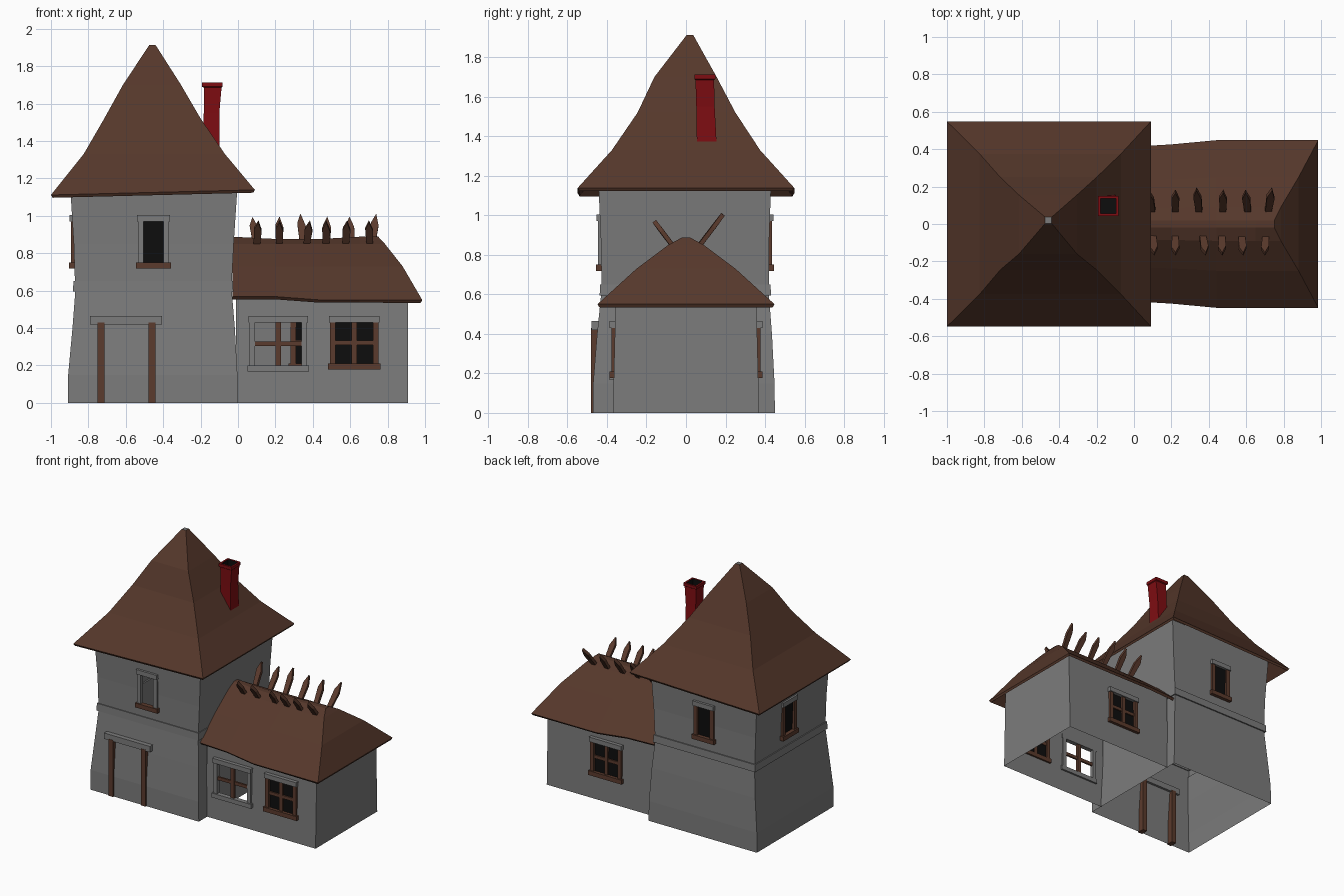
import bpy, bmesh, math
from mathutils import Vector, Matrix

cube = bpy.data.objects.get("Cube")
if cube:
    bpy.data.objects.remove(cube, do_unlink=True)


def material(name, rgb):
    m = bpy.data.materials.new(name)
    m.use_nodes = True
    m.diffuse_color = (*rgb, 1)
    m.node_tree.nodes["Principled BSDF"].inputs["Base Color"].default_value = (*rgb, 1)
    return m


STONE = material("stone grey", (0.2, 0.2, 0.2))
ROOF = material("roof brown", (0.092, 0.039, 0.024))
WOOD = material("wood brown", (0.105, 0.043, 0.026))
BRICK = material("chimney red", (0.21, 0.004, 0.006))
BLACK = material("dark pane", (0.004, 0.004, 0.004))


def finish(bm, name, *mats):
    me = bpy.data.meshes.new(name)
    bm.to_mesh(me)
    bm.free()
    ob = bpy.data.objects.new(name, me)
    for m in mats:
        me.materials.append(m)
    bpy.context.collection.objects.link(ob)
    return ob


def loft(tiers, cap=False):
    """Stack of rectangles (z, x0, x1, y0, y1) joined by outward faces."""
    bm = bmesh.new()
    rings = [[bm.verts.new(p) for p in ((x0, y0, z), (x1, y0, z), (x1, y1, z), (x0, y1, z))]
             for z, x0, x1, y0, y1 in tiers]
    for low, high in zip(rings, rings[1:]):
        for i in range(4):
            j = (i + 1) % 4
            bm.faces.new((low[i], low[j], high[j], high[i]))
    if cap:
        bm.faces.new(rings[-1]).material_index = 1
    bm.normal_update()
    return bm


def opening(bm, out, centre, size, pane):
    """Cut a rectangle in the wall facing out; fill with a dark pane or leave open."""
    out = Vector(out)
    side = Vector((abs(out.y), abs(out.x), 0))
    up = Vector((0, 0, 1))
    for axis, c, s in ((side, centre[0], size[0]), (up, centre[1], size[1])):
        for sign in (-1, 1):
            faces = [f for f in bm.faces if f.normal.dot(out) > 0.8]
            geom = set(faces)
            for f in faces:
                geom.update(f.edges)
                geom.update(f.verts)
            bmesh.ops.bisect_plane(bm, geom=list(geom), dist=1e-5,
                                   plane_co=axis * (c + sign * s / 2), plane_no=axis)
            bm.normal_update()
    hit = []
    for f in bm.faces:
        p = f.calc_center_median()
        if (f.normal.dot(out) > 0.8 and abs(p.dot(side) - centre[0]) < size[0] / 2
                and abs(p.z - centre[1]) < size[1] / 2):
            hit.append(f)
    if pane:
        for f in hit:
            f.material_index = 1
    else:
        bmesh.ops.delete(bm, geom=hit, context='FACES')


def box(name, mat, lo, hi, matrix=Matrix()):
    bm = bmesh.new()
    lo, hi = Vector(lo), Vector(hi)
    size = hi - lo
    bmesh.ops.create_cube(bm, size=1, matrix=matrix @ Matrix.Translation((lo + hi) / 2)
                          @ Matrix.Diagonal((*size, 1)))
    return finish(bm, name, mat)


def window(name, out, wall, centre, size, jamb, sill, bars):
    """Frame in local axes: x along the wall, -y outward."""
    angle = math.atan2(out[1], out[0]) + math.pi / 2
    base = Vector((centre[0], wall, 0)) if out[0] == 0 else Vector((wall, centre[0], 0))
    m = Matrix.Translation(base + Vector((0, 0, centre[1]))) @ Matrix.Rotation(angle, 4, 'Z')
    w, h = size[0] / 2, size[1] / 2
    for s, label in ((-1, "left"), (1, "right")):
        a, b = sorted((s * w, s * (w + 0.03)))
        box(f"{name}_{label}_jamb", jamb, (a, -0.016, -h), (b, 0.01, h), m)
    box(name + "_sill", sill, (-w - 0.04, -0.026, -h - 0.033), (w + 0.04, 0.01, -h), m)
    box(name + "_lintel", STONE, (-w - 0.035, -0.024, h), (w + 0.035, 0.01, h + 0.035), m)
    if bars:
        box(name + "_upright_bar", WOOD, (-0.014, -0.012, -h), (0.014, 0.006, h), m)
        box(name + "_cross_bar", WOOD, (-w, -0.01, -0.012), (w, 0.004, 0.012), m)


FRONT, BACK, LEFT = (0, -1, 0), (0, 1, 0), (-1, 0, 0)

# Tower walls, with the string course as a slight step
tower = loft([(0, -0.91, 0, -0.47, 0.45), (0.15, -0.908, -0.003, -0.47, 0.448),
              (0.4, -0.885, -0.017, -0.45, 0.435), (0.595, -0.87, -0.033, -0.43, 0.42),
              (0.595, -0.882, -0.025, -0.437, 0.43), (0.65, -0.88, -0.027, -0.435, 0.428),
              (0.65, -0.872, -0.033, -0.428, 0.42), (0.85, -0.878, -0.023, -0.43, 0.42),
              (1.2, -0.9, 0, -0.445, 0.432)])
small = (0.105, 0.22)
opening(tower, FRONT, (-0.452, 0.86), small, False)
opening(tower, BACK, (-0.452, 0.86), small, True)
opening(tower, LEFT, (0.03, 0.86), small, True)
finish(tower, "tower_walls", STONE, BLACK)
window("tower_front_window", FRONT, -0.43, (-0.452, 0.86), small, STONE, WOOD, False)
window("tower_back_window", BACK, 0.42, (-0.452, 0.86), small, WOOD, WOOD, False)
window("tower_left_window", LEFT, -0.878, (0.03, 0.86), small, WOOD, WOOD, False)

# Annex walls
annex = loft([(0, -0.01, 0.91, -0.37, 0.37), (0.61, -0.01, 0.91, -0.355, 0.355)])
wide, mid = (0.2, 0.22), (0.25, 0.23)
opening(annex, FRONT, (0.215, 0.315), mid, False)
opening(annex, FRONT, (0.622, 0.32), wide, True)
opening(annex, BACK, (0.41, 0.32), wide, True)
bmesh.ops.delete(annex, geom=[f for f in annex.faces if f.normal.x < -0.8], context='FACES')
finish(annex, "annex_walls", STONE, BLACK)
window("annex_open_window", FRONT, -0.362, (0.215, 0.315), mid, STONE, STONE, True)
window("annex_front_window", FRONT, -0.362, (0.622, 0.32), wide, WOOD, WOOD, True)
window("annex_back_window", BACK, 0.362, (0.41, 0.32), wide, WOOD, WOOD, True)

# Doorway
for x, label in ((-0.732, "left"), (-0.46, "right")):
    box(f"door_{label}_post", WOOD, (x - 0.019, -0.48, 0), (x + 0.019, -0.425, 0.43))
box("door_lintel", STONE, (-0.79, -0.478, 0.42), (-0.405, -0.43, 0.465))


def thicken(ob):
    mod = ob.modifiers.new("thickness", 'SOLIDIFY')
    mod.thickness = 0.02
    mod.offset = -1


# Tower roof: flared pyramid with a tilted eave and a tiny flat tip
roof = loft([(1.125, -1, 0.09, -0.548, 0.548), (1.33, -0.825, -0.07, -0.375, 0.375),
             (1.52, -0.715, -0.2, -0.245, 0.25), (1.7, -0.615, -0.305, -0.16, 0.155),
             (1.912, -0.475, -0.44, 0.003, 0.037)], cap=True)
for v in roof.verts:
    if v.co.z < 1.2:
        v.co.z += 0.025 * (v.co.x + 0.455)
thicken(finish(roof, "tower_roof", ROOF, STONE))

# Annex roof: hipped at one end, narrowing and sagging along its length
roof = loft([(0.55, -0.03, 0.985, -0.448, 0.448), (0.73, -0.03, 0.88, -0.25, 0.25),
             (0.85, -0.03, 0.785, -0.09, 0.09), (0.888, -0.03, 0.75, -0.02, 0.02)], cap=True)
bmesh.ops.delete(roof, geom=[f for f in roof.faces if f.normal.x < -0.8], context='FACES')
for x in (0.2, 0.44, 0.65):
    bmesh.ops.bisect_plane(roof, geom=roof.verts[:] + roof.edges[:] + roof.faces[:],
                           plane_co=(x, 0, 0), plane_no=(1, 0, 0))
for f in roof.faces:
    f.material_index = 0
for v in roof.verts:
    if v.co.x < 0.3:
        v.co.y *= 0.92 if v.co.x < 0.1 else 0.95
        if v.co.z < 0.6:
            v.co.z += 0.018
    if v.co.z > 0.87 and 0.1 < v.co.x < 0.5:
        v.co.z -= 0.012
thicken(finish(roof, "annex_roof", ROOF))


# Splintered rafters poking out on both sides of the ridge
def rafter(name, x, side, length, lean):
    bm = bmesh.new()
    outline = [(-0.016, 0), (0.016, 0), (0.022, 0.65), (0.002, 1), (-0.02, 0.72)]
    face = bm.faces.new([bm.verts.new((u, -0.011, t * length)) for u, t in outline])
    ext = bmesh.ops.extrude_face_region(bm, geom=[face])["geom"]
    moved = [v for v in ext if isinstance(v, bmesh.types.BMVert)]
    bmesh.ops.translate(bm, verts=moved, vec=(0, 0.022, 0))
    bmesh.ops.recalc_face_normals(bm, faces=bm.faces)
    m = (Matrix.Translation((x, side * 0.055, 0.83)) @ Matrix.Rotation(lean, 4, 'Y')
         @ Matrix.Rotation(-side * math.radians(37), 4, 'X'))
    bm.transform(m)
    finish(bm, name, WOOD)


back_x = (0.1, 0.22, 0.35, 0.475, 0.61, 0.715)
front_x = (0.1, 0.22, 0.365, 0.47, 0.575, 0.705)
for i, (bx, fx) in enumerate(zip(back_x, front_x)):
    rafter(f"back_rafter_{i + 1}", bx, 1, 0.2 + 0.02 * (i % 3 == 2), (-0.15, 0, -0.1, 0, -0.1, 0.12)[i])
    rafter(f"front_rafter_{i + 1}", fx, -1, 0.175, (0.05, 0, 0.12, 0, 0.05, -0.05)[i])

# Chimney with a flared rim and a dark flue
stack = loft([(1.36, -0.19, -0.1, 0.055, 0.155), (1.55, -0.183, -0.1, 0.052, 0.145),
              (1.685, -0.183, -0.088, 0.048, 0.142), (1.69, -0.192, -0.082, 0.042, 0.15),
              (1.712, -0.192, -0.082, 0.042, 0.15), (1.712, -0.178, -0.096, 0.056, 0.136),
              (1.66, -0.178, -0.096, 0.056, 0.136)], cap=True)
for f in stack.faces:
    p = f.calc_center_median()
    if abs(p.x + 0.137) < 0.043 and abs(p.y - 0.096) < 0.042 and p.z > 1.65:
        f.material_index = 1 if abs(f.normal.z) < 0.5 or p.z < 1.7 else 0
finish(stack, "chimney", BRICK, BLACK)
